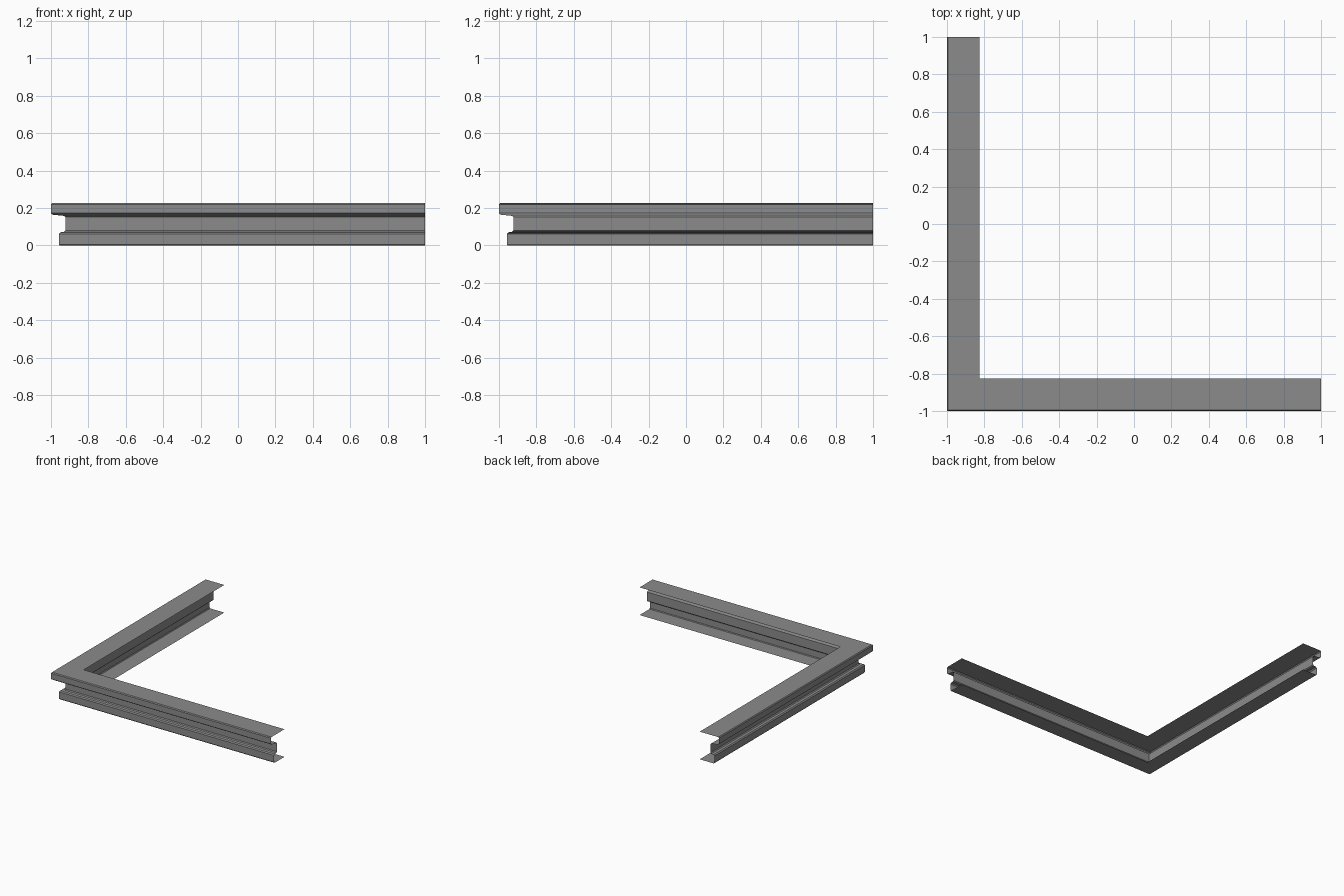
import bpy
import bmesh

cube = bpy.data.objects.get("Cube")
if cube:
    bpy.data.objects.remove(cube)

# Plain grey metal
grey = bpy.data.materials.new("grey metal")
grey.use_nodes = True
colour = (0.26, 0.26, 0.26, 1)
grey.diffuse_color = colour
grey.node_tree.nodes["Principled BSDF"].inputs["Base Color"].default_value = colour

# Open moulding section: (inset from outer edge, height)
section = [
    (0.175, 0), (0.047, 0), (0.042, 0.006), (0.042, 0.062),
    (0.05, 0.07), (0.07, 0.073), (0.077, 0.08), (0.077, 0.152),
    (0.07, 0.158), (0.01, 0.164), (0, 0.172), (0, 0.22),
    (0.006, 0.227), (0.175, 0.227),
]

# Sweep the section along an L with a mitred corner
bm = bmesh.new()
rows = []
for inset, z in section:
    edge = inset - 1
    path = [(edge, 1, z), (edge, edge, z), (1, edge, z)]
    rows.append([bm.verts.new(p) for p in path])
for low, high in zip(rows, rows[1:]):
    for i in range(2):
        bm.faces.new((low[i], low[i + 1], high[i + 1], high[i]))

mesh = bpy.data.meshes.new("corner_moulding")
bm.to_mesh(mesh)
bm.free()
mesh.materials.append(grey)
moulding = bpy.data.objects.new("corner_moulding", mesh)
bpy.context.collection.objects.link(moulding)
